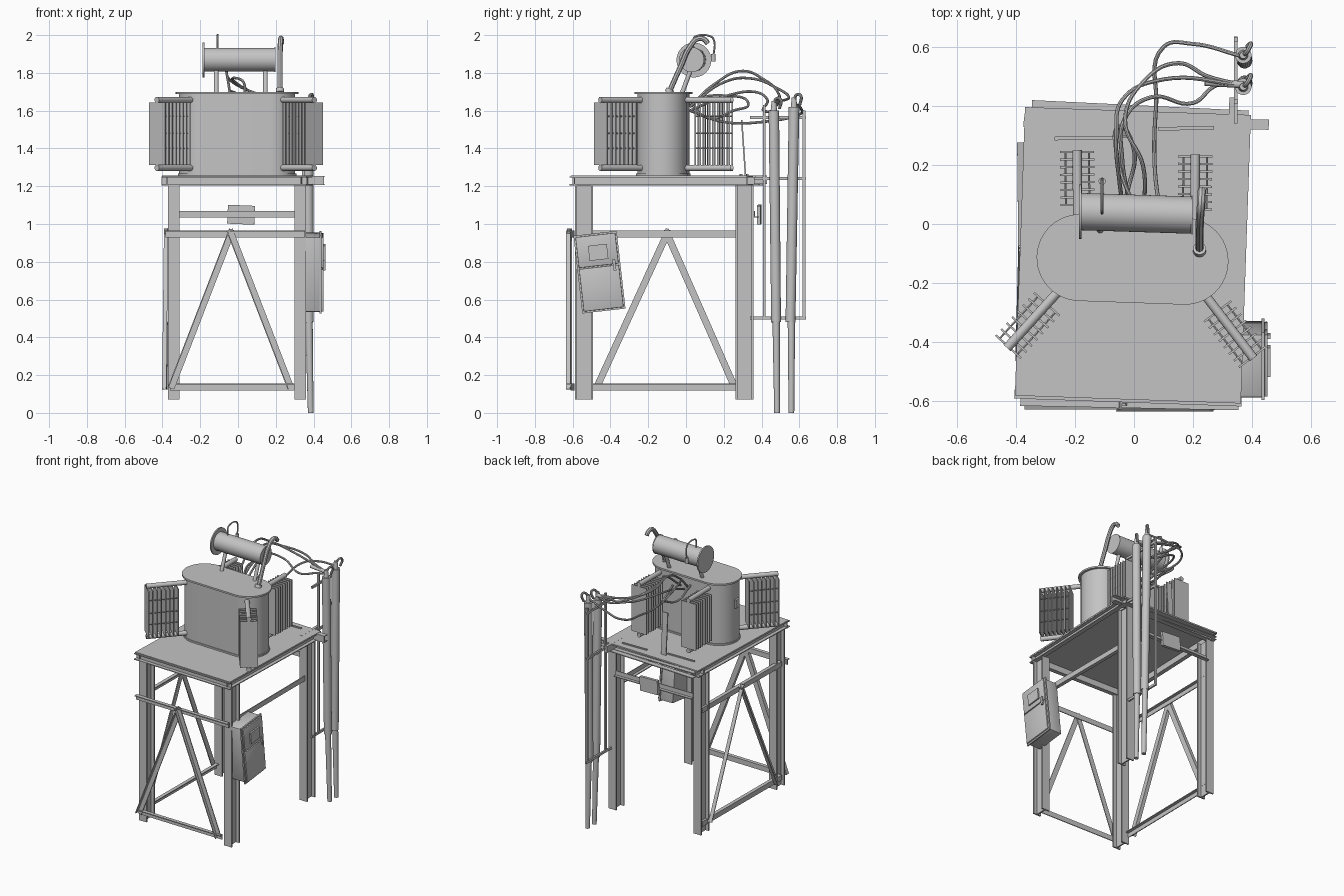
import bpy, bmesh, math
from mathutils import Vector as V, Matrix

cube = bpy.data.objects.get("Cube")
if cube:
    bpy.data.objects.remove(cube, do_unlink=True)

# One galvanised grey for everything
grey = bpy.data.materials.new("galvanised grey")
grey.use_nodes = True
COLOR = (0.55, 0.55, 0.55, 1)
grey.diffuse_color = COLOR
grey.node_tree.nodes["Principled BSDF"].inputs["Base Color"].default_value = COLOR
made = []


def finish(name, bm):
    bmesh.ops.recalc_face_normals(bm, faces=bm.faces)
    me = bpy.data.meshes.new(name)
    bm.to_mesh(me)
    bm.free()
    me.materials.append(grey)
    ob = bpy.data.objects.new(name, me)
    bpy.context.collection.objects.link(ob)
    made.append(ob)
    return ob


def sweep(bm, p0, p1, profile, out):
    """Extrude a 2D profile from p0 to p1; its second axis points along out."""
    p0, p1, out = V(p0), V(p1), V(out)
    d = (p1 - p0).normalized()
    n = (out - d * out.dot(d)).normalized()
    u = d.cross(n)
    ends = [[bm.verts.new(p + u * a + n * b) for a, b in profile] for p in (p0, p1)]
    for e in ends:
        bm.faces.new(e)
    for i in range(len(profile)):
        j = (i + 1) % len(profile)
        bm.faces.new((ends[0][i], ends[0][j], ends[1][j], ends[1][i]))


def rod(bm, p0, p1, r0, r1=None, sides=24):
    p0, p1 = V(p0), V(p1)
    d = p1 - p0
    m = Matrix.Translation((p0 + p1) / 2) @ d.to_track_quat('Z', 'Y').to_matrix().to_4x4()
    bmesh.ops.create_cone(bm, cap_ends=True, segments=sides, radius1=r0,
                          radius2=r0 if r1 is None else r1, depth=d.length, matrix=m)


def bar(name, p0, p1, profile, out):
    bm = bmesh.new()
    sweep(bm, p0, p1, profile, out)
    return finish(name, bm)


def tube(name, p0, p1, r0, r1=None, sides=24):
    bm = bmesh.new()
    rod(bm, p0, p1, r0, r1, sides)
    return finish(name, bm)


def box(name, lo, hi, bevel=0):
    lo, hi = V(lo), V(hi)
    bm = bmesh.new()
    m = Matrix.Translation((lo + hi) / 2) @ Matrix.Diagonal((*(hi - lo), 1))
    bmesh.ops.create_cube(bm, size=1, matrix=m)
    if bevel:
        bmesh.ops.bevel(bm, geom=bm.edges[:], offset=bevel, segments=2, affect='EDGES', profile=0.5)
    return finish(name, bm)


def cable(name, pts, r):
    cu = bpy.data.curves.new(name, 'CURVE')
    cu.dimensions, cu.bevel_depth, cu.bevel_resolution = '3D', r, 2
    cu.resolution_u, cu.use_fill_caps = 8, True
    sp = cu.splines.new('BEZIER')
    sp.bezier_points.add(len(pts) - 1)
    for b, p in zip(sp.bezier_points, pts):
        b.co = p
        b.handle_left_type = b.handle_right_type = 'AUTO'
    tmp = bpy.data.objects.new(name + " path", cu)
    bpy.context.collection.objects.link(tmp)
    me = bpy.data.meshes.new_from_object(tmp.evaluated_get(bpy.context.evaluated_depsgraph_get()))
    bpy.data.objects.remove(tmp, do_unlink=True)
    bm = bmesh.new()
    bm.from_mesh(me)
    return finish(name, bm)


# Steel section profiles
def flat(w, t):
    return [(-w/2, -t/2), (w/2, -t/2), (w/2, t/2), (-w/2, t/2)]


def angle(w, h, t=0.006):
    return [(-w/2, 0), (w/2, 0), (w/2, t), (t - w/2, t), (t - w/2, h), (-w/2, h)]


def channel(w, h, t=0.006):
    return [(-w/2, 0), (w/2, 0), (w/2, h), (w/2 - t, h), (w/2 - t, t),
            (t - w/2, t), (t - w/2, h), (-w/2, h)]


def h_beam(w, h, t=0.01):
    q, s = t / 2, h/2 - t
    return [(-w/2, -h/2), (w/2, -h/2), (w/2, -s), (q, -s), (q, s), (w/2, s),
            (w/2, h/2), (-w/2, h/2), (-w/2, s), (-q, s), (-q, -s), (-w/2, -s)]


OUT = {"front": (0, -1, 0), "back": (0, 1, 0), "left": (1, 0, 0), "right": (-1, 0, 0)}

# Stand legs
for sx, x in (("left", 0.33), ("right", -0.34)):
    for sy, y in (("front", -0.54), ("back", 0.31)):
        bar(f"{sy}_{sx}_leg", (x, y, 0.07), (x, y, 1.21), h_beam(0.06, 0.095), (0, 1, 0))

# Braced frames on two sides
A = angle(0.036, 0.026)
bar("front_upper_rail", (-0.385, -0.59, 0.947), (0.355, -0.605, 0.947), A, OUT["front"])
bar("front_lower_rail", (-0.36, -0.59, 0.137), (0.3, -0.605, 0.137), A, OUT["front"])
bar("front_diagonal_a", (-0.355, -0.603, 0.13), (-0.03, -0.603, 0.97), A, OUT["front"])
bar("front_diagonal_b", (0.28, -0.609, 0.13), (-0.045, -0.609, 0.97), A, OUT["front"])
bar("right_upper_rail", (-0.371, -0.55, 0.947), (-0.36, 0.33, 0.947), A, (1, 0, 0))
bar("right_lower_rail", (-0.371, -0.55, 0.137), (-0.36, 0.33, 0.137), A, (1, 0, 0))
bar("right_diagonal_a", (-0.376, -0.475, 0.13), (-0.366, -0.09, 0.97), A, OUT["right"])
bar("right_diagonal_b", (-0.37, 0.26, 0.13), (-0.366, -0.11, 0.97), A, OUT["right"])
bar("left_upper_rail", (0.345, -0.5, 0.947), (0.345, 0.27, 0.947), A, (-1, 0, 0))
bar("back_rail", (-0.31, 0.36, 1.052), (0.3, 0.36, 1.052), A, OUT["back"])
plate = bar("back_junction_plate", (-0.055, 0.39, 1.052), (0.088, 0.385, 1.046), flat(0.1, 0.02), (0, 1, 0))

# Platform: deck plate and channel edges, slightly turned on the legs
deck = [box("deck_plate", (-0.383, -0.595, 1.247), (0.383, 0.383, 1.257)),
        bar("deck_front_channel", (-0.385, -0.575, 1.228), (0.385, -0.575, 1.228), channel(0.046, 0.03), OUT["front"]),
        bar("deck_back_channel", (-0.385, 0.315, 1.231), (0.445, 0.335, 1.231), channel(0.048, 0.035), OUT["back"]),
        bar("deck_back_lip", (-0.36, 0.39, 1.207), (0.375, 0.38, 1.207), flat(0.035, 0.006), (0, 0, 1)),
        bar("deck_left_channel", (0.352, -0.59, 1.228), (0.352, 0.375, 1.228), channel(0.046, 0.03), OUT["left"]),
        bar("deck_right_channel", (-0.352, -0.59, 1.228), (-0.352, 0.375, 1.228), channel(0.046, 0.03), OUT["right"]),
        bar("deck_side_stub", (0.32, 0.25, 1.235), (0.318, 0.44, 1.235), flat(0.02, 0.045), (0, 0, 1)),
        bar("deck_strip_a", (-0.28, 0.28, 1.26), (-0.07, 0.29, 1.26), flat(0.012, 0.008), (0, 0, 1)),
        bar("deck_strip_b", (0.07, 0.325, 1.26), (0.26, 0.335, 1.26), flat(0.012, 0.008), (0, 0, 1))]
for ob in deck:
    ob.data.transform(Matrix.Rotation(math.radians(-2), 4, 'Z'))
bar("upright_strip", (-0.045, 0.315, 1.255), (-0.045, 0.295, 1.55), flat(0.04, 0.008), (0, 1, 0))


# Oval tank with a flanged lid
def oval(half_len, r, n=24):
    pts = []
    for side in (1, -1):
        for i in range(n + 1):
            a = math.pi * (i / n - 0.5)
            pts.append((side * (half_len - r + r * math.cos(a)), side * r * math.sin(a)))
    return pts


turn = Matrix.Translation((-0.005, -0.12, 0)) @ Matrix.Rotation(math.radians(-2), 4, 'Z')
for name, hl, r, z0, z1 in (("tank_body", 0.308, 0.132, 1.255, 1.69),
                            ("tank_lid", 0.325, 0.147, 1.688, 1.7),
                            ("tank_foot", 0.314, 0.138, 1.255, 1.268)):
    bar(name, (0, 0, z0), (0, 0, z1), oval(hl, r), (0, 1, 0)).data.transform(turn)
box("tank_tag", (-0.325, -0.14, 1.5), (-0.305, -0.1, 1.56))


# Cooling radiators: two headers, thin fins and spacer rods
def radiator(name, start, end, fin_len, count=8):
    s, e = V((*start, 0)), V((*end, 0))
    d = (e - s).normalized()
    bm = bmesh.new()
    for z in (1.297, 1.657):
        rod(bm, s + V((0, 0, z)), e + V((0, 0, z)), 0.016, sides=16)
    side = d.cross(V((0, 0, 1)))
    first = e - d * fin_len
    for i in range(count):
        p = first + d * (fin_len - 0.006) * i / (count - 1)
        sweep(bm, p + V((0, 0, 1.312)), p + V((0, 0, 1.642)), flat(0.116, 0.007), d)
    for z in (1.4, 1.48, 1.57):
        for k in (-0.04, 0.04):
            o = side * k + V((0, 0, z))
            rod(bm, first + o, e + o - d * 0.006, 0.004, sides=6)
    finish(name, bm)


radiator("back_right_radiator", (-0.19, -0.02), (-0.193, 0.25), 0.185)
radiator("back_left_radiator", (0.205, -0.03), (0.208, 0.235), 0.185)
radiator("front_right_radiator", (-0.235, -0.205), (-0.43, -0.42), 0.2)
radiator("front_left_radiator", (0.225, -0.22), (0.405, -0.455), 0.2)

# Oil conservator drum with end flange, struts and pipes
tube("conservator_drum", (-0.18, 0.042, 1.87), (0.195, 0.03, 1.87), 0.063, sides=40)
tube("conservator_flange", (-0.187, 0.042, 1.868), (-0.178, 0.042, 1.868), 0.092, sides=40)
tube("conservator_end_cap", (0.194, 0.03, 1.87), (0.199, 0.03, 1.87), 0.066, sides=40)
for i, x in enumerate((-0.115, 0.145)):
    tube(f"conservator_strut_{i}", (x, -0.02, 1.695), (x, 0.03, 1.83), 0.012)
cable("vent_pipe", [(0.222, -0.088, 1.7), (0.222, -0.03, 1.83), (0.224, 0.025, 1.945),
                    (0.227, 0.065, 1.982), (0.229, 0.1, 1.975), (0.23, 0.115, 1.955)], 0.014)
tube("vent_collar", (0.222, -0.092, 1.695), (0.222, -0.083, 1.715), 0.022)
cable("breather_pipe", [(-0.108, 0.04, 1.92), (-0.108, 0.042, 1.985), (-0.108, 0.055, 1.995),
                        (-0.108, 0.13, 1.993), (-0.108, 0.145, 1.98), (-0.108, 0.145, 1.88)], 0.005)
tube("breather_cup", (-0.108, 0.145, 1.86), (-0.108, 0.145, 1.9), 0.012)

# Cable support frame
for i, y in enumerate((0.415, 0.625)):
    bar(f"cable_frame_post_{i}", (0.345, y, 0.5), (0.345, y, 1.63 - i * 0.03), flat(0.014, 0.014), (1, 0, 0))
for i, z in enumerate((0.503, 1.24, 1.565)):
    bar(f"cable_frame_rail_{i}", (0.345, 0.34, z), (0.345, 0.635, z), flat(0.016, 0.012), (1, 0, 0))

# Cable conduits: thick upper sleeve, thin lower pipe, hooked end
for i, (y0, y1, top) in enumerate(((0.482, 0.465, 1.6), (0.558, 0.572, 1.62))):
    tube(f"conduit_lower_{i}", (0.385, y0, 0), (0.375, y0 - 0.005 * (1 - i), 0.52), 0.015, 0.02)
    tube(f"conduit_sleeve_{i}", (0.375, y0 - 0.005, 0.48), (0.37, y1, top), 0.026, 0.028)
    tube(f"conduit_tip_{i}", (0.37, y1, top), (0.37, y1, top + 0.05), 0.017, 0.012)
    cable(f"conduit_hook_{i}", [(0.37, y1, top + 0.03), (0.385, y1 + 0.015, top + 0.065),
                                (0.395, y1 + 0.035, top + 0.06), (0.385, y1 + 0.03, top + 0.01)], 0.008)

# Slack cables from the tank wall to the conduits
paths = [
    [(0.09, 0.02, 1.6), (0.07, 0.2, 1.54), (0.075, 0.4, 1.54), (0.1, 0.6, 1.58), (0.2, 0.61, 1.61), (0.36, 0.57, 1.64)],
    [(-0.03, 0.02, 1.62), (-0.05, 0.15, 1.74), (-0.06, 0.3, 1.81), (-0.04, 0.42, 1.76), (0.1, 0.49, 1.69), (0.37, 0.47, 1.63)],
    [(0.03, 0.02, 1.62), (0.03, 0.2, 1.75), (-0.03, 0.35, 1.77), (0.03, 0.48, 1.72), (0.15, 0.545, 1.67), (0.25, 0.5, 1.65), (0.37, 0.47, 1.63)],
    [(0.0, 0.02, 1.6), (-0.04, 0.22, 1.68), (-0.03, 0.36, 1.7), (0.06, 0.43, 1.66), (0.2, 0.41, 1.6), (0.28, 0.47, 1.6), (0.37, 0.47, 1.62)],
    [(-0.05, 0.02, 1.64), (-0.02, 0.12, 1.56), (0.0, 0.25, 1.6), (-0.05, 0.33, 1.64), (-0.05, 0.2, 1.68), (0.02, 0.02, 1.66)],
]
for i, pts in enumerate(paths):
    cable(f"slack_cable_{i}", pts, 0.007)
tube("cable_sleeve", (0.24, 0.48, 1.635), (0.37, 0.472, 1.63), 0.012)

# Tilted control cabinet hung on the left side
cabinet = [box("cabinet_body", (-0.062, -0.108, -0.2), (0.045, 0.108, 0.2), 0.008),
           box("cabinet_rim", (0.035, -0.115, -0.207), (0.045, 0.115, 0.207)),
           box("cabinet_lower_door", (0.045, -0.106, -0.198), (0.056, 0.106, 0.028), 0.004),
           box("cabinet_upper_door", (0.045, -0.106, 0.034), (0.056, 0.106, 0.198), 0.004),
           box("cabinet_window_frame", (0.056, -0.045, 0.065), (0.066, 0.055, 0.145)),
           box("cabinet_handle", (0.056, 0.075, 0.0), (0.066, 0.09, 0.06))]
tilt = Matrix.Translation((0.397, -0.458, 0.745)) @ Matrix.Rotation(math.radians(6.5), 4, 'X')
for ob in cabinet:
    ob.data.transform(tilt)

# Smooth the round parts, keep edges sharp
bpy.ops.object.select_all(action='DESELECT')
for ob in made:
    ob.select_set(True)
bpy.context.view_layer.objects.active = made[0]
bpy.ops.object.shade_smooth_by_angle(angle=math.radians(35))
